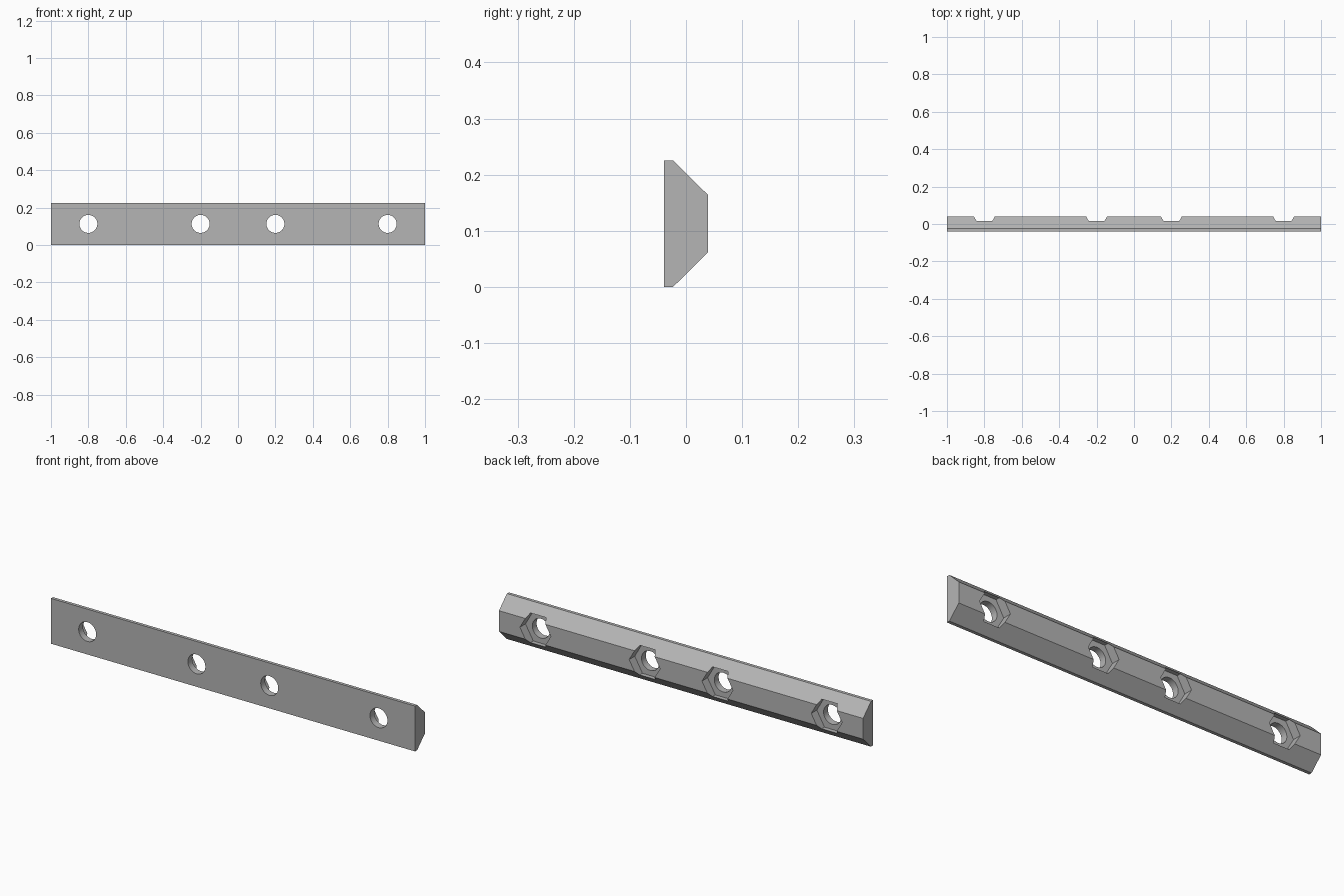
import bpy
import bmesh
import math
from mathutils import Vector

cube = bpy.data.objects.get("Cube")
if cube:
    bpy.data.objects.remove(cube, do_unlink=True)

MID_Z = 0.1125
HOLES = [-0.8, -0.2, 0.2, 0.8]

grey = bpy.data.materials.new("plain_grey")
grey.use_nodes = True
colour = (0.46, 0.46, 0.46, 1)
grey.diffuse_color = colour
grey.node_tree.nodes["Principled BSDF"].inputs["Base Color"].default_value = colour


def add_prism(bm, points, sweep):
    """Add a closed prism: a polygon swept along a vector."""
    face = bm.faces.new([bm.verts.new(p) for p in points])
    result = bmesh.ops.extrude_face_region(bm, geom=[face], use_keep_orig=True)
    verts = [v for v in result["geom"] if isinstance(v, bmesh.types.BMVert)]
    bmesh.ops.translate(bm, verts=verts, vec=Vector(sweep))


def make_object(name, bm):
    bmesh.ops.recalc_face_normals(bm, faces=bm.faces[:])
    mesh = bpy.data.meshes.new(name)
    bm.to_mesh(mesh)
    bm.free()
    mesh.materials.append(grey)
    obj = bpy.data.objects.new(name, mesh)
    bpy.context.collection.objects.link(obj)
    return obj


def make_cutters(name, sides, radius, y_start, y_end):
    """One polygonal cutter, running front to back, at every hole."""
    bm = bmesh.new()
    for x in HOLES:
        ring = []
        for i in range(sides):
            a = 2 * math.pi * i / sides
            ring.append((x + radius * math.cos(a), y_start,
                         MID_Z + radius * math.sin(a)))
        add_prism(bm, ring, (0, y_end - y_start, 0))
    obj = make_object(name, bm)
    obj.hide_render = True
    return obj


# Bar: wide front lip, sloped sides, narrow back
half = [(-0.039, 0.1125), (-0.023, 0.1125), (0.039, 0.0515)]
profile = [(y, MID_Z + h) for y, h in half] + [(y, MID_Z - h) for y, h in reversed(half)]
bm = bmesh.new()
add_prism(bm, [(-1, y, z) for y, z in profile], (2, 0, 0))
bar = make_object("slot_bar", bm)

# Hexagonal nut pockets in the back, round holes right through
cutters = [
    make_cutters("nut_pocket_cutter", 6, 0.085, -0.005, 0.1),
    make_cutters("bolt_hole_cutter", 48, 0.048, -0.1, 0.12),
]
bpy.ops.object.select_all(action="DESELECT")
bar.select_set(True)
bpy.context.view_layer.objects.active = bar
for cutter in cutters:
    mod = bar.modifiers.new(cutter.name, "BOOLEAN")
    mod.operation = "DIFFERENCE"
    mod.solver = "EXACT"
    mod.object = cutter
    bpy.ops.object.modifier_apply(modifier=mod.name)
for cutter in cutters:
    bpy.data.objects.remove(cutter, do_unlink=True)

bpy.ops.object.shade_smooth_by_angle(angle=math.radians(25))
